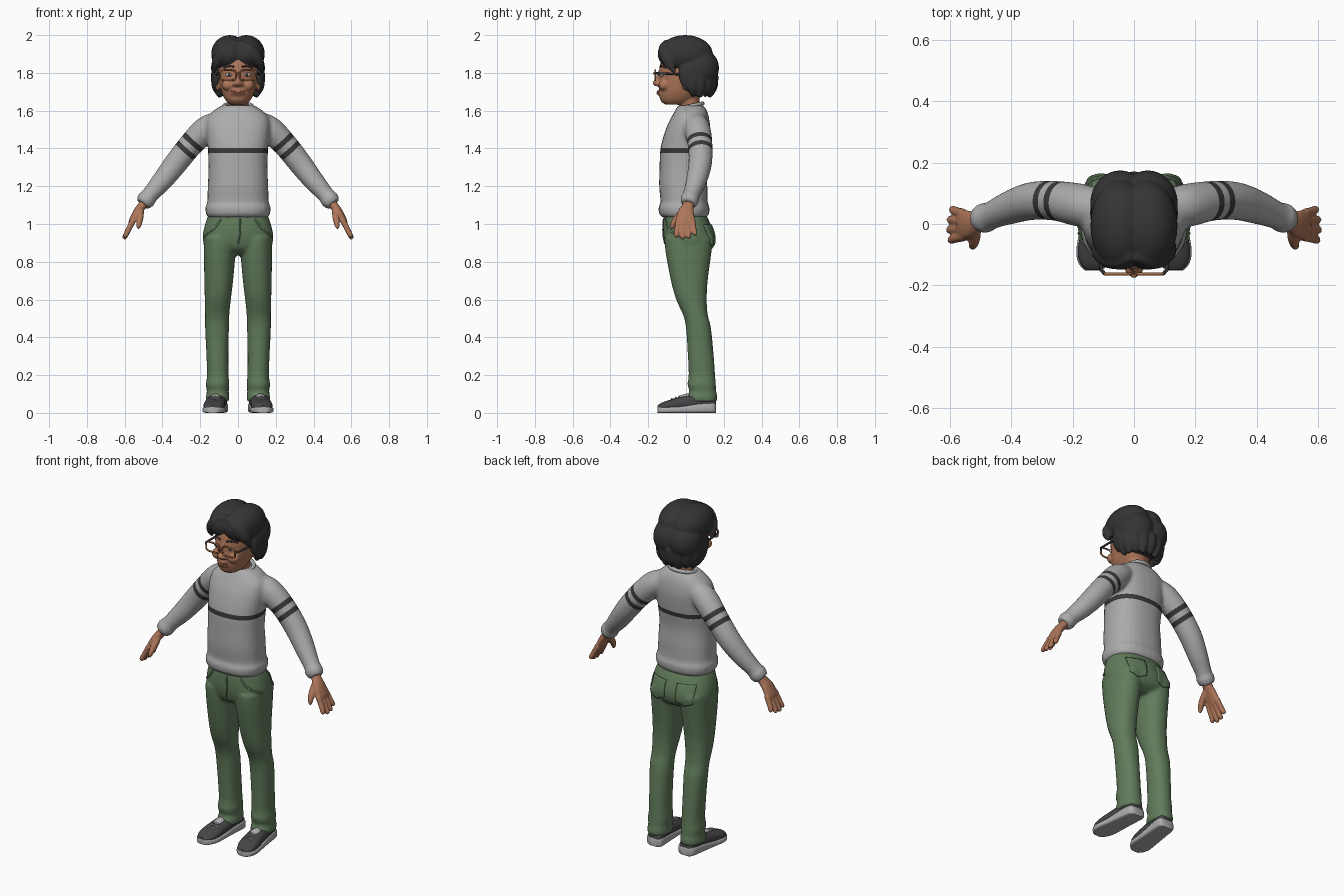
import bpy, bmesh, math
from mathutils import Vector, Matrix, Euler
from mathutils.bvhtree import BVHTree

if "Cube" in bpy.data.objects:
    bpy.data.objects.remove(bpy.data.objects["Cube"], do_unlink=True)


def material(name, r, g, b):
    m = bpy.data.materials.new(name)
    m.use_nodes = True
    m.diffuse_color = (r, g, b, 1)
    shader = next(n for n in m.node_tree.nodes if n.type == 'BSDF_PRINCIPLED')
    shader.inputs["Base Color"].default_value = (r, g, b, 1)
    shader.inputs["Roughness"].default_value = 0.8
    return m


skin = material("brown skin", .42, .18, .1)
lip = material("lip brown", .36, .13, .08)
dark = material("hair charcoal", .035, .035, .036)
grey = material("sweater grey", .41, .41, .41)
stripe = material("stripe charcoal", .04, .04, .042)
green = material("trouser green", .12, .2, .105)
canvas = material("shoe charcoal", .06, .06, .065)
rubber = material("sole grey", .42, .42, .42)
copper = material("copper frame", .35, .14, .06)
white = material("eye white", .6, .56, .52)


def smooth_rows(rows, steps):
    """Catmull-Rom interpolation between stations."""
    p = [Vector(r) for r in rows]
    p = [p[0]] + p + [p[-1]]
    out = []
    for a, b, c, d in zip(p, p[1:], p[2:], p[3:]):
        for k in range(steps):
            t = k / steps
            out.append(b + (c - a) * (t / 2) + (a * 2 - b * 5 + c * 4 - d) * (t * t / 2)
                       + (b * 3 - a - c * 3 + d) * (t ** 3 / 2))
    return out + [p[-1]]


def loft(bm, rows, power=2, ref=(1, 0, 0), axis=None, steps=4, seg=28):
    """Skin superellipse sections; each row is x, y, z and two radii."""
    rows = smooth_rows(rows, steps)
    ref, rings = Vector(ref), []
    for i, row in enumerate(rows):
        centre = Vector(row[:3])
        t = Vector(axis) if axis else Vector((rows[min(i + 1, len(rows) - 1)] - rows[max(i - 1, 0)])[:3])
        t.normalize()
        u = (ref - t * ref.dot(t)).normalized()
        v = t.cross(u)
        ring = []
        for k in range(seg):
            c, s = math.cos(math.tau * k / seg), math.sin(math.tau * k / seg)
            c, s = (math.copysign(abs(q) ** (2 / power), q) for q in (c, s))
            ring.append(bm.verts.new(centre + u * (row[3] * c) + v * (row[4] * s)))
        rings.append(ring)
    for r, q in zip(rings, rings[1:]):
        for k in range(seg):
            bm.faces.new((r[k], r[k - 1], q[k - 1], q[k]))
    bm.faces.new(rings[0])
    bm.faces.new(rings[-1])


def ball(bm, loc, size, rot=(0, 0, 0)):
    bmesh.ops.create_uvsphere(bm, u_segments=28, v_segments=18, radius=1,
                              matrix=Matrix.LocRotScale(Vector(loc), Euler(rot), Vector(size)))


def mirror(bm):
    new = bmesh.ops.duplicate(bm, geom=bm.verts[:] + bm.edges[:] + bm.faces[:])["geom"]
    for v in new:
        if isinstance(v, bmesh.types.BMVert):
            v.co.x *= -1


def finish(bm, name, mats, voxel=0, relax=2):
    """Turn the parts into one object, melted together when voxel is set."""
    bmesh.ops.recalc_face_normals(bm, faces=bm.faces[:])
    me = bpy.data.meshes.new(name)
    bm.to_mesh(me)
    bm.free()
    ob = bpy.data.objects.new(name, me)
    bpy.context.collection.objects.link(ob)
    if voxel:
        rm = ob.modifiers.new("melt", 'REMESH')
        rm.mode, rm.voxel_size = 'VOXEL', voxel
        sm = ob.modifiers.new("relax", 'SMOOTH')
        sm.factor, sm.iterations = .5, relax
        deps = bpy.context.evaluated_depsgraph_get()
        me = bpy.data.meshes.new_from_object(ob.evaluated_get(deps))
        ob.modifiers.clear()
        ob.data = me
    me.materials.clear()
    for m in mats:
        me.materials.append(m)
    me.polygons.foreach_set("use_smooth", [True] * len(me.polygons))
    me.set_sharp_from_angle(angle=math.radians(50))
    return ob


def wire(name, pts, r, mat, closed=False):
    cu = bpy.data.curves.new(name, 'CURVE')
    cu.dimensions, cu.bevel_depth, cu.bevel_resolution = '3D', r, 3
    cu.use_fill_caps = True
    sp = cu.splines.new('POLY')
    sp.points.add(len(pts) - 1)
    for p, co in zip(sp.points, pts):
        p.co = (*co, 1)
    sp.use_cyclic_u = closed
    cu.materials.append(mat)
    bpy.context.collection.objects.link(bpy.data.objects.new(name, cu))


def tree_of(ob):
    return BVHTree.FromPolygons([v.co for v in ob.data.vertices], [p.vertices[:] for p in ob.data.polygons])


def level(z, front, back, rx, cx=0):
    return (cx, (front + back) / 2, z, rx, (back - front) / 2)


UP = (0, 0, 1)
SIDES = (("left", 1), ("right", -1))

# Sweater: sleeves mirrored, then torso, melted together
bm = bmesh.new()
sleeve = [(.11, .05, 1.535, .06), (.17, .06, 1.5, .07), (.25, .075, 1.42, .065), (.33, .075, 1.32, .062),
          (.4, .055, 1.23, .055), (.465, .028, 1.155, .045), (.485, .02, 1.13, .05), (.505, .012, 1.105, .041)]
loft(bm, [(x, y, z, r, r) for x, y, z, r in sleeve], ref=(0, 1, 0))
mirror(bm)
torso = [(1.035, -.125, .11, .158), (1.055, -.142, .122, .17), (1.09, -.145, .124, .172), (1.115, -.135, .115, .163),
         (1.2, -.142, .113, .16), (1.3, -.14, .108, .156), (1.4, -.135, .12, .16), (1.5, -.108, .128, .17),
         (1.56, -.08, .122, .165), (1.6, -.058, .11, .13), (1.628, -.042, .092, .085)]
loft(bm, [level(*r) for r in torso], 2.4, axis=UP)
sweater = finish(bm, "sweater", [grey, stripe], .01, 3)

# Chest and sleeve stripes cut into the knit
bm = bmesh.new()
bm.from_mesh(sweater.data)
bands = [(Vector((0, 0, 1.39)), Vector(UP), -.013, .013, False)]
for s in (1, -1):
    for near in (.082, .138):
        bands.append((Vector((s * .17, .06, 1.5)), Vector((s * .664, .06, -.747)), near, near + .027, True))
for origin, n, lo, hi, on_arm in bands:
    for d in (lo, hi):
        bmesh.ops.bisect_plane(bm, geom=bm.verts[:] + bm.edges[:] + bm.faces[:],
                               plane_co=origin + n.normalized() * d, plane_no=n)
for f in bm.faces:
    c = f.calc_center_median()
    for origin, n, lo, hi, on_arm in bands:
        arm_side = c.x * n.x > 0 and abs(c.x) > .175
        if lo < (c - origin).dot(n.normalized()) < hi and (arm_side if on_arm else abs(c.x) < .175):
            f.material_index = 1
bm.to_mesh(sweater.data)
bm.free()
ring = [math.tau * k / 40 for k in range(40)]
wire("collar", [(.074 * math.cos(a), .025 + .063 * math.sin(a), 1.624 + .014 * math.sin(a)) for a in ring],
     .011, grey, True)

# Trousers: one leg mirrored, plus the seat
bm = bmesh.new()
leg = [(.93, -.115, .145, .085, .095), (.85, -.108, .135, .084, .097), (.7, -.08, .115, .076, .102),
       (.6, -.052, .11, .069, .107), (.52, -.016, .115, .064, .11), (.45, .0, .132, .063, .111),
       (.3, .01, .147, .058, .109), (.2, .014, .154, .057, .107), (.15, .008, .158, .062, .108),
       (.115, .018, .16, .058, .107), (.085, .005, .166, .062, .108), (.06, .01, .162, .06, .108)]
loft(bm, [level(*r) for r in leg], 2.2, axis=UP)
mirror(bm)
seat = [(1.06, -.115, .1, .152), (1., -.122, .13, .174), (.93, -.12, .152, .187), (.87, -.1, .14, .17),
        (.835, -.05, .09, .1)]
loft(bm, [level(*r) for r in seat], 2.3, axis=UP)
trousers = finish(bm, "trousers", [green], .009, 3)

# Pockets and fly follow the trouser surface
cloth = tree_of(trousers)
for side, s in SIDES:
    bm = bmesh.new()
    bmesh.ops.create_grid(bm, x_segments=10, y_segments=10, size=1)
    for v in bm.verts:
        u, w = v.co.x, v.co.y
        z = .945 + .05 * w - (.02 * (1 - abs(u)) if w < 0 else 0)
        hit = cloth.ray_cast(Vector((s * .088 + .05 * u, .4, z)), Vector((0, -1, 0)))[0]
        v.co = hit + Vector((0, .003, 0))
    pocket = finish(bm, side + "_back_pocket", [green])
    thick = pocket.modifiers.new("thickness", 'SOLIDIFY')
    thick.thickness, thick.offset = .009, 0
    path = smooth_rows([(s * .1, -.13, 1.03), (s * .135, -.11, .98), (s * .185, -.03, .93)], 6)
    wire(side + "_front_pocket_seam", [cloth.find_nearest(p)[0] for p in path], .005, green)
path = smooth_rows([(.012, -.13, 1.03), (.012, -.13, .95), (0, -.12, .89)], 5)
wire("fly_seam", [cloth.find_nearest(p)[0] for p in path], .004, green)

# Shoes with a light sole that rises at the heel
shoe = [(.158, .03, .065, .045), (.14, .046, .085, .055), (.06, .05, .1, .05), (-.02, .053, .088, .036),
        (-.09, .056, .068, .032), (-.13, .043, .053, .032), (-.15, .022, .04, .03)]
for part, grow, mat in (("upper", 0, canvas), ("sole", .005, rubber)):
    for side, s in SIDES:
        bm = bmesh.new()
        rows = []
        for y, w, top, sole in shoe:
            lo, hi = (0, sole) if grow else (.01, top)
            rows.append((s * (.118 - .1 * y), y * (1 + grow), (lo + hi) / 2, w + grow, (hi - lo) / 2))
        loft(bm, rows, 5 if grow else 2.3, axis=(0, 1, 0))
        finish(bm, f"{side}_shoe_{part}", [mat])
for side, s in SIDES:
    bm = bmesh.new()
    ball(bm, (s * .119, -.005, .082), (.026, .04, .018), (.25, 0, 0))
    finish(bm, side + "_shoe_tongue", [rubber])
    for k in range(3):
        y, z = -.035 - .02 * k, .088 - .006 * k
        wire(f"{side}_lace_{k}", [(s * .121 + x, y, z - abs(x) * .3) for x in (-.022, 0, .022)], .004, rubber)

# Hands: palm, four fingers and thumb
for side, s in SIDES:
    bm = bmesh.new()
    palm = [(.475, .028, 1.145, .03, .026), (.505, .012, 1.1, .03, .024), (.535, 0, 1.06, .044, .022),
            (.56, -.003, 1.015, .05, .018), (.57, -.003, 1., .044, .012)]
    loft(bm, [(s * x, *r) for x, *r in palm], ref=(0, 1, 0))
    for k, reach in enumerate((.9, 1, .96, .8)):
        y0, y1 = .025 * k - .041, .033 * k - .052
        finger = [(0, y0, .016), (.55, (y0 + y1) / 2, .0145), (.9, y1, .013), (1, y1, .006)]
        loft(bm, [(s * (.555 + .05 * t * reach), y, 1.02 - .1 * t * reach, r, r) for t, y, r in finger],
             ref=(0, 1, 0), seg=14)
    thumb = [(.515, -.01, 1.075, .018), (.518, -.045, 1.035, .018), (.524, -.068, 1., .015), (.528, -.076, .975, .007)]
    loft(bm, [(s * x, y, z, r, r) for x, y, z, r in thumb], ref=(0, 1, 0), seg=14)
    finish(bm, side + "_hand", [skin], .005)

# Head with neck, nose, cheeks and ears
bm = bmesh.new()
for s in (1, -1):
    ball(bm, (s * .108, .005, 1.745), (.016, .028, .04))
    ball(bm, (s * .05, -.115, 1.735), (.035, .03, .03))
    ball(bm, (s * .016, -.146, 1.742), (.014, .018, .014))
skull = [(1.632, -.11, 0, .042), (1.655, -.136, .05, .066), (1.7, -.143, .09, .088), (1.76, -.143, .108, .1),
         (1.83, -.14, .118, .106), (1.9, -.12, .11, .1), (1.95, -.08, .08, .06)]
loft(bm, [level(*r) for r in skull], 2.1, axis=UP)
loft(bm, [level(1.56, -.03, .08, .062), level(1.63, -.035, .072, .057), level(1.7, -.05, .07, .06)], axis=UP)
ball(bm, (0, -.15, 1.747), (.019, .026, .019))
ball(bm, (0, -.138, 1.78), (.012, .02, .045), (-.25, 0, 0))
ball(bm, (0, -.132, 1.694), (.04, .02, .02))
head = finish(bm, "head", [skin], .006)

# Face details laid on the head
face = tree_of(head)
for part, z, half, bend in (("upper_lip", 1.7, .034, .004), ("lower_lip", 1.69, .027, .005)):
    path = [Vector((half * k / 4, -.17, z + bend * (k / 4) ** 2)) for k in range(-4, 5)]
    wire(part, [face.ray_cast(p, Vector((0, 1, 0)))[0] for p in path], .005, lip)
for side, s in SIDES:
    for part, y, size, mat in (("eye", -.127, (.02, .013, .01), white), ("iris", -.137, (.008, .005, .008), dark)):
        bm = bmesh.new()
        ball(bm, (s * .046, y, 1.79), size)
        finish(bm, f"{side}_{part}", [mat])
    path = [Vector((s * (.02 + .011 * k), -.2, 1.832 + .004 * k - .001 * k * k)) for k in range(6)]
    wire(side + "_eyebrow", [face.ray_cast(p, Vector((0, 1, 0)))[0] for p in path], .005, dark)
    # Spectacles
    rim = []
    for a in ring:
        c, q = (math.copysign(abs(f) ** .5, f) for f in (math.cos(a), math.sin(a)))
        rim.append((s * (.053 + .042 * c), -.163, 1.788 + .027 * q))
    wire(side + "_spectacle_rim", rim, .005, copper, True)
    wire(side + "_spectacle_arm", [(s * .095, -.163, 1.798), (s * .106, -.15, 1.798), (s * .116, .01, 1.79)],
         .006, dark)
wire("spectacle_bridge", [(-.012, -.163, 1.793), (0, -.17, 1.798), (.012, -.163, 1.793)], .005, copper)

# Hair: parted crown, full back, swept fringe and locks at the nape
bm = bmesh.new()
for s in (1, -1):
    ball(bm, (s * .044, -.004, 1.9), (.098, .146, .1))
    ball(bm, (s * .045, .065, 1.825), (.098, .11, .108))
    ball(bm, (s * .113, .03, 1.785), (.029, .068, .09), (.2, 0, 0))
    fringe = [(.0, -.1, 1.955, .025), (.065, -.122, 1.917, .032), (.112, -.096, 1.862, .03), (.127, -.058, 1.8, .009)]
    loft(bm, [(s * x, y, z, r, r * .8) for x, y, z, r in fringe], ref=UP, seg=16)
ball(bm, (0, .06, 1.755), (.105, .08, .07))
for k in range(9):
    a = math.radians(-5 + 190 * k / 8)
    c, q = math.cos(a), math.sin(a)
    lock = [(.115, 1.79, .03), (.11, 1.73, .03), (.1, 1.69 - .008 * (k % 2), .018), (.095, 1.672, .006)]
    loft(bm, [(w * c, .045 + w * q * .85, z, r, r) for w, z, r in lock], seg=14)
finish(bm, "hair", [dark], .007, 2)
